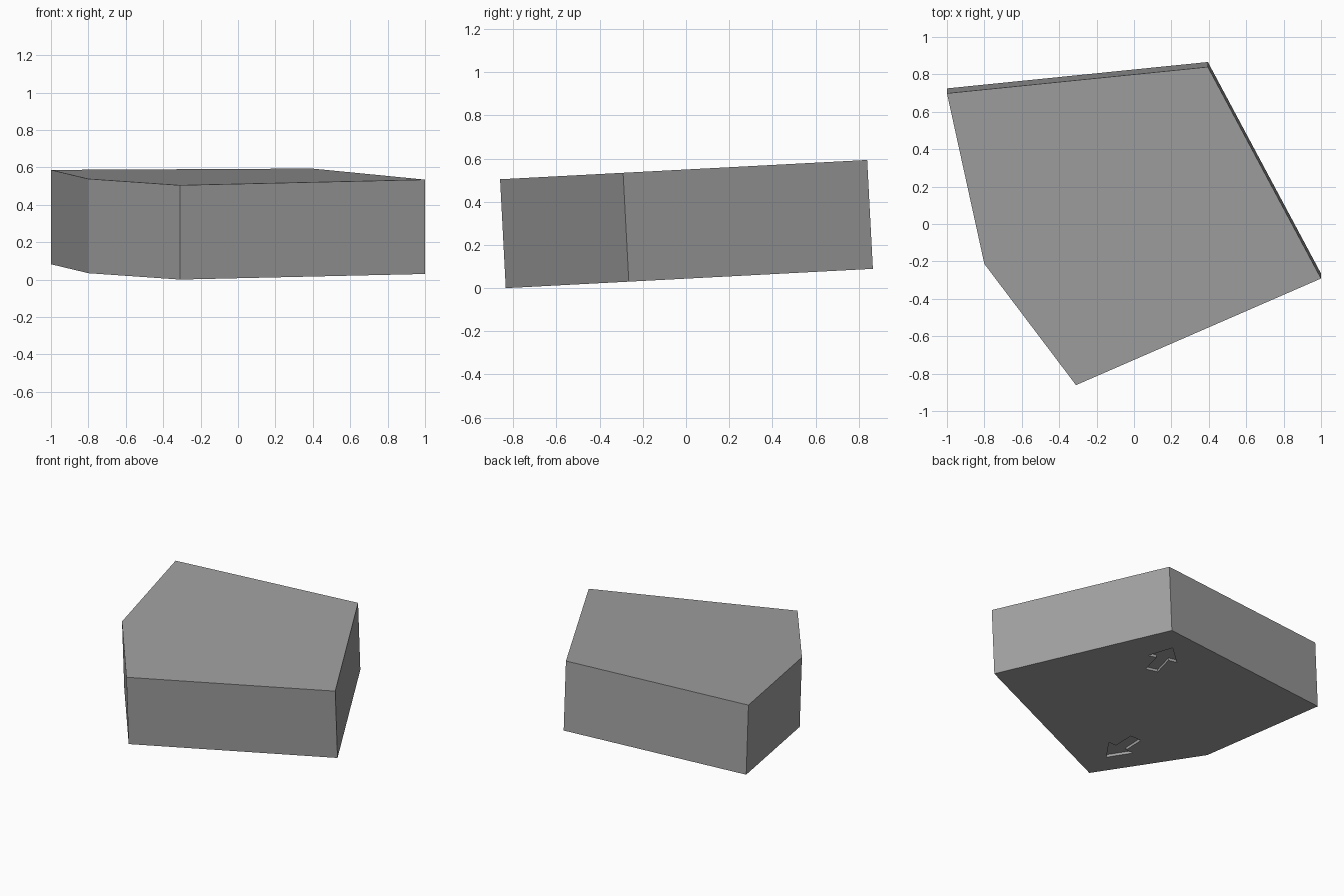
import bpy, bmesh
from mathutils import Vector

if "Cube" in bpy.data.objects:
    bpy.data.objects.remove(bpy.data.objects["Cube"])

SLOPE, BASE = 0.0525, 0.0438          # the slab rests tilted about x
AXIS = Vector((0, -SLOPE, 1)).normalized()

grey = bpy.data.materials.new("plain grey")
grey.diffuse_color = (0.35, 0.35, 0.35, 1)
grey.use_nodes = True
grey.node_tree.nodes["Principled BSDF"].inputs["Base Color"].default_value = grey.diffuse_color


def prism(name, outline, low, high):
    """Extrude an outline on the tilted base plane along its normal."""
    bm = bmesh.new()
    rings = []
    for h in (low, high):
        rings.append([bm.verts.new(Vector((x, y, BASE + SLOPE * y)) + AXIS * h)
                      for x, y in outline])
    bot, top = rings
    n = len(outline)
    bm.faces.new(bot[::-1])
    bm.faces.new(top)
    for i in range(n):
        j = (i + 1) % n
        bm.faces.new((bot[i], bot[j], top[j], top[i]))
    bmesh.ops.recalc_face_normals(bm, faces=bm.faces)
    mesh = bpy.data.meshes.new(name)
    bm.to_mesh(mesh)
    bm.free()
    mesh.materials.append(grey)
    ob = bpy.data.objects.new(name, mesh)
    bpy.context.collection.objects.link(ob)
    return ob


def arrow(tail, tip, head=0.15, shaft_w=0.045, head_w=0.108):
    """Arrow outline from tail to tip."""
    tail, tip = Vector(tail), Vector(tip)
    d = (tip - tail).normalized()
    side = Vector((-d.y, d.x))
    neck = tip - d * head
    return [tail - side * shaft_w, neck - side * shaft_w, neck - side * head_w, tip,
            neck + side * head_w, neck + side * shaft_w, tail + side * shaft_w]


# Five-sided slab
slab = prism("slab", [(-1, 0.725), (-0.80, -0.187), (-0.31, -0.835),
                      (1.0, -0.265), (0.395, 0.866)], 0, 0.505)

# Arrows engraved in the underside
for name, tail, tip in (("back_arrow_cutter", (0.18, 0.40), (0.25, 0.70)),
                        ("front_arrow_cutter", (-0.28, -0.315), (-0.275, -0.615))):
    cutter = prism(name, arrow(tail, tip), -0.05, 0.02)
    cutter.hide_render = True
    cutter.hide_viewport = True
    mod = slab.modifiers.new(name, 'BOOLEAN')
    mod.operation = 'DIFFERENCE'
    mod.solver = 'EXACT'
    mod.object = cutter
